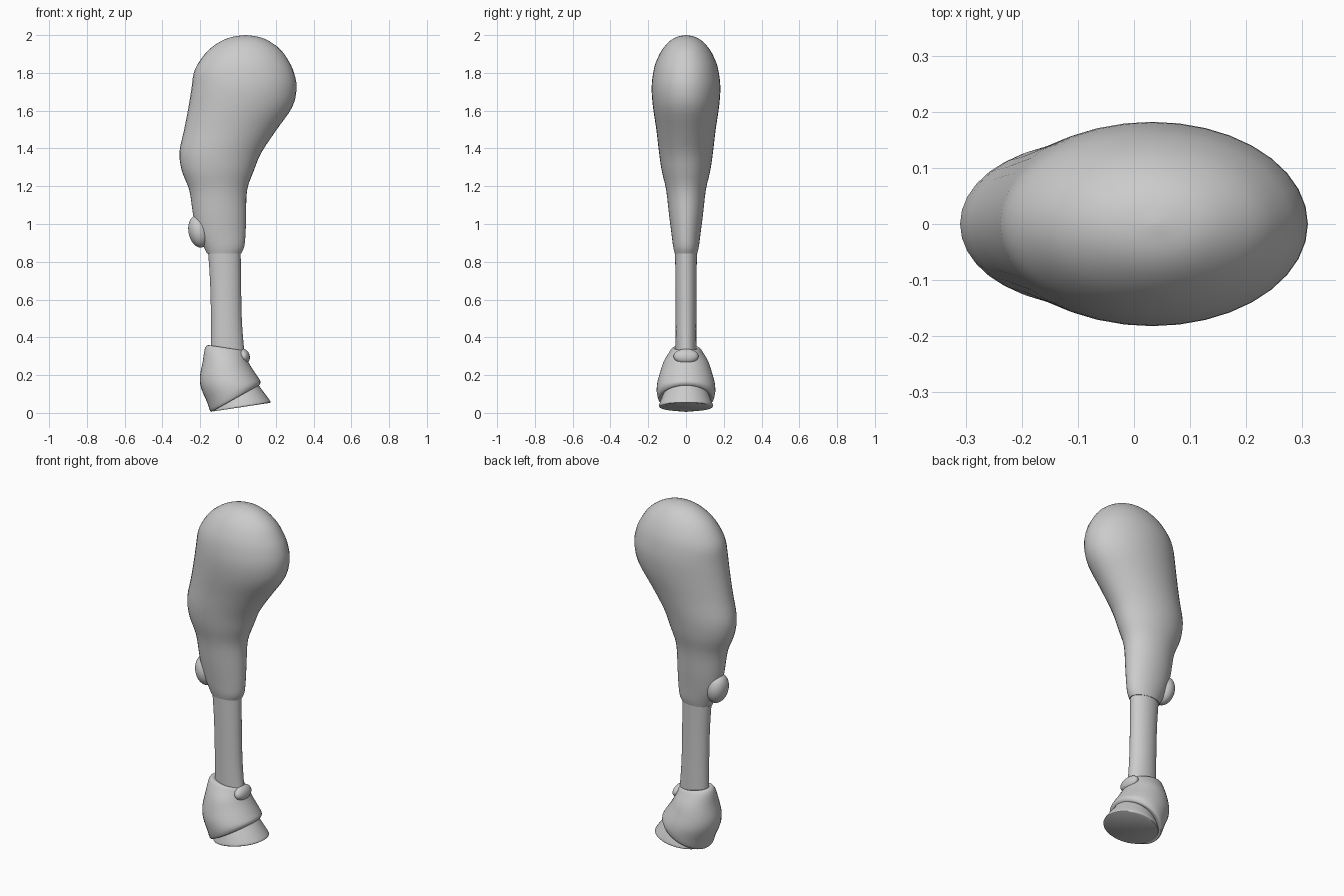
import bpy, bmesh, math
from mathutils import Vector

cube = bpy.data.objects.get("Cube")
if cube:
    bpy.data.objects.remove(cube)

grey = bpy.data.materials.new("plain grey")
grey.use_nodes = True
colour = (0.6, 0.6, 0.6, 1)
grey.diffuse_color = colour
grey.node_tree.nodes["Principled BSDF"].inputs["Base Color"].default_value = colour


def finish(name, bm, angle):
    bmesh.ops.recalc_face_normals(bm, faces=bm.faces)
    mesh = bpy.data.meshes.new(name)
    bm.to_mesh(mesh)
    bm.free()
    obj = bpy.data.objects.new(name, mesh)
    bpy.context.collection.objects.link(obj)
    mesh.materials.append(grey)
    bpy.ops.object.select_all(action='DESELECT')
    obj.select_set(True)
    bpy.context.view_layer.objects.active = obj
    bpy.ops.object.shade_smooth_by_angle(angle=math.radians(angle))
    return obj


def spline(rows, steps):
    """Smooth the list of cross-sections."""
    out = []
    for i in range(len(rows) - 1):
        a, b, c, d = (Vector(rows[min(max(i + k, 0), len(rows) - 1)]) for k in (-1, 0, 1, 2))
        for s in range(steps):
            t = s / steps
            out.append(b + (c - a) * t / 2 + (a * 2 - b * 5 + c * 4 - d) * t * t / 2
                       + (b * 3 - a - c * 3 + d) * t ** 3 / 2)
    return out + [Vector(rows[-1])]


def loft(name, rows, steps=3, sides=36, angle=50):
    """Each row: rear x, rear z, toe x, toe z, half width in y."""
    bm = bmesh.new()
    rings = []
    for x0, z0, x1, z1, hy in spline(rows, steps):
        ring = []
        for k in range(sides):
            a = math.tau * k / sides
            t = (1 + math.cos(a)) / 2
            ring.append(bm.verts.new((x0 + (x1 - x0) * t, hy * math.sin(a), z0 + (z1 - z0) * t)))
        rings.append(ring)
    for lo, hi in zip(rings, rings[1:]):
        for k in range(sides):
            j = (k + 1) % sides
            bm.faces.new((lo[k], lo[j], hi[j], hi[k]))
    bm.faces.new(rings[0])
    bm.faces.new(rings[-1])
    return finish(name, bm, angle)


def level(rows):
    return [(x0, z, x1, z, hy) for z, x0, x1, hy in rows]


def ellipsoid(name, centre, radii, tilt=0):
    bm = bmesh.new()
    bmesh.ops.create_uvsphere(bm, u_segments=28, v_segments=18, radius=1)
    bmesh.ops.scale(bm, vec=radii, verts=bm.verts)
    obj = finish(name, bm, 60)
    obj.location = centre
    obj.rotation_euler.y = tilt


# Rounded haunch tapering into the knee
loft("upper_leg", level([
    (2.0, .035, .045, .004), (1.99, -.033, .113, .05), (1.965, -.095, .17, .09),
    (1.92, -.157, .228, .128), (1.86, -.205, .27, .158), (1.8, -.234, .297, .174),
    (1.72, -.246, .31, .182), (1.62, -.262, .288, .175), (1.5, -.285, .205, .157),
    (1.38, -.31, .125, .143), (1.28, -.297, .083, .128), (1.18, -.258, .048, .105),
    (1.05, -.238, .043, .09), (.95, -.215, .04, .077), (.88, -.182, .033, .068),
    (.845, -.165, .018, .06)]))

# Slim shin
loft("lower_leg", level([
    (.87, -.16, .014, .058), (.7, -.148, .016, .056), (.5, -.143, .02, .055),
    (.36, -.143, .03, .055), (.28, -.143, .04, .055)]))

# Growth at the back of the knee
ellipsoid("rear_knee_bump", (-.208, 0, .96), (.054, .066, .086), tilt=-.2)

# Flared ankle with a slanted lower rim
loft("ankle", [
    (-.145, .355, .01, .33, .058), (-.163, .358, .03, .33, .072), (-.177, .335, .042, .305, .09),
    (-.187, .27, .052, .275, .118), (-.202, .19, .072, .24, .137),
    (-.195, .13, .105, .19, .152), (-.165, .06, .119, .165, .155),
    (-.147, .01, .112, .147, .147), (-.135, .008, .1, .142, .135)])

# Small knob at the front of the ankle
ellipsoid("front_ankle_knob", (.032, 0, .3), (.03, .066, .04), tilt=-.3)

# Hoof with flat sole
loft("hoof", [
    (-.12, .06, .1, .16, .115), (-.12, .04, .125, .125, .127), (-.125, .025, .155, .085, .138),
    (-.13, .015, .172, .06, .143), (-.13, .008, .168, .053, .138)], angle=40)
